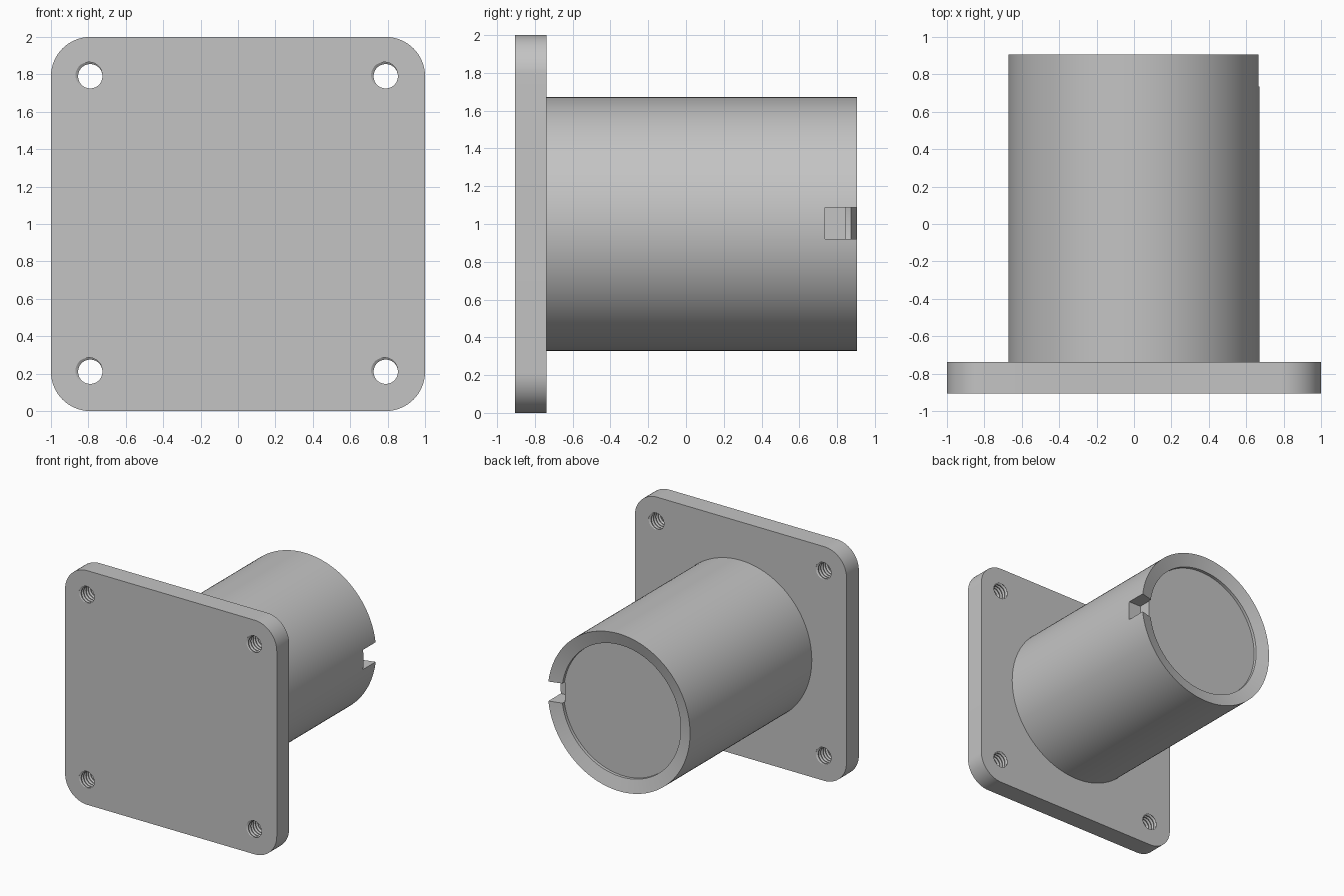
import bpy, bmesh, math

if "Cube" in bpy.data.objects:
    bpy.data.objects.remove(bpy.data.objects["Cube"], do_unlink=True)

GREY = bpy.data.materials.new("light grey")
GREY.use_nodes = True
COLOUR = (0.55, 0.55, 0.55, 1)
GREY.diffuse_color = COLOUR
GREY.node_tree.nodes["Principled BSDF"].inputs["Base Color"].default_value = COLOUR

FRONT, SHOULDER, BACK = -0.905, -0.738, 0.905
HOLE = 0.79


def make(name, bm):
    bmesh.ops.recalc_face_normals(bm, faces=bm.faces)
    mesh = bpy.data.meshes.new(name)
    bm.to_mesh(mesh)
    bm.free()
    mesh.materials.append(GREY)
    ob = bpy.data.objects.new(name, mesh)
    bpy.context.collection.objects.link(ob)
    return ob


def cut(target, cutters):
    """Subtract the cutters, then bake the result and drop them."""
    for c in cutters:
        mod = target.modifiers.new("cut", 'BOOLEAN')
        mod.operation, mod.solver, mod.object = 'DIFFERENCE', 'EXACT', c
    graph = bpy.context.evaluated_depsgraph_get()
    mesh = bpy.data.meshes.new_from_object(target.evaluated_get(graph))
    target.modifiers.clear()
    target.data = mesh
    for c in cutters:
        bpy.data.objects.remove(c, do_unlink=True)


def smooth(ob):
    bpy.ops.object.select_all(action='DESELECT')
    ob.select_set(True)
    bpy.context.view_layer.objects.active = ob
    bpy.ops.object.shade_smooth_by_angle(angle=math.radians(30))


def rounded_plate(name, radius=0.21, steps=16):
    bm = bmesh.new()
    ring = []
    for q, (sx, sz) in enumerate([(1, 1), (-1, 1), (-1, -1), (1, -1)]):
        for i in range(steps + 1):
            a = math.pi / 2 * (q + i / steps)
            ring.append(bm.verts.new((sx * (1 - radius) + radius * math.cos(a), FRONT,
                                      1 + sz * (1 - radius) + radius * math.sin(a))))
    face = bm.faces.new(ring)
    new = bmesh.ops.extrude_face_region(bm, geom=[face], use_keep_orig=True)["geom"]
    bmesh.ops.translate(bm, vec=(0, SHOULDER - FRONT, 0),
                        verts=[v for v in new if isinstance(v, bmesh.types.BMVert)])
    return make(name, bm)


def lathe(name, profile, segments=128):
    """Turn (radius, y) points around the model's long axis."""
    bm = bmesh.new()
    verts = [bm.verts.new((r, y, 1)) for r, y in profile]
    edges = [bm.edges.new(pair) for pair in zip(verts, verts[1:])]
    bmesh.ops.spin(bm, geom=verts + edges, cent=(0, 0, 1), axis=(0, 1, 0),
                   angle=2 * math.pi, steps=segments)
    bmesh.ops.remove_doubles(bm, verts=bm.verts, dist=1e-5)
    return make(name, bm)


def thread_cutter(x, z, minor=0.065, major=0.08, pitch=0.031, n=40, turns=9):
    """Solid screw whose rows follow the helix."""
    shape = [(major, -0.06), (major, 0.06), (minor, 0.38), (minor, 0.62)]
    step = len(shape)
    start = FRONT - pitch * (2 + 210 / 360)
    bm = bmesh.new()
    rows = []
    for t in range(turns):
        for r, offset in shape:
            row = []
            for i in range(n):
                a = 2 * math.pi * i / n
                y = start + pitch * (t + offset + i / n)
                row.append(bm.verts.new((x + r * math.cos(a), y, z - r * math.sin(a))))
            rows.append(row)
    for p in range(len(rows) - 1):
        for i in range(n):
            if i < n - 1:
                ends = (rows[p + 1][i + 1], rows[p][i + 1])
            elif p + step + 1 < len(rows):
                ends = (rows[p + step + 1][0], rows[p + step][0])
            else:
                continue
            bm.faces.new((rows[p][i], rows[p + 1][i], *ends))
    # Close both ends with fans
    low = bm.verts.new((x, start - pitch, z))
    high = bm.verts.new((x, start + pitch * (turns + 1), z))
    middle = start + pitch * turns / 2
    for e in [e for e in bm.edges if e.is_boundary]:
        tip = low if e.verts[0].co.y < middle else high
        bm.faces.new((e.verts[0], e.verts[1], tip))
    return make("thread_cutter", bm)


# Mounting plate with four threaded holes
plate = rounded_plate("mounting_plate")
cut(plate, [thread_cutter(sx * HOLE, 1 + sz * HOLE) for sx in (-1, 1) for sz in (-1, 1)])
smooth(plate)

# Barrel with an inward sloping rim and a shallow recess
barrel = lathe("barrel", [(0, SHOULDER - 0.05), (0.672, SHOULDER - 0.05), (0.672, BACK),
                          (0.562, 0.874), (0.562, 0.848), (0, 0.848)])

# Key slot in the left side of the rim
bm = bmesh.new()
bmesh.ops.create_cube(bm, size=1)
bmesh.ops.scale(bm, vec=(0.3, 0.3, 0.167), verts=bm.verts)
bmesh.ops.translate(bm, vec=(0.7, 0.885, 1.003), verts=bm.verts)
cut(barrel, [make("slot_cutter", bm)])
smooth(barrel)
